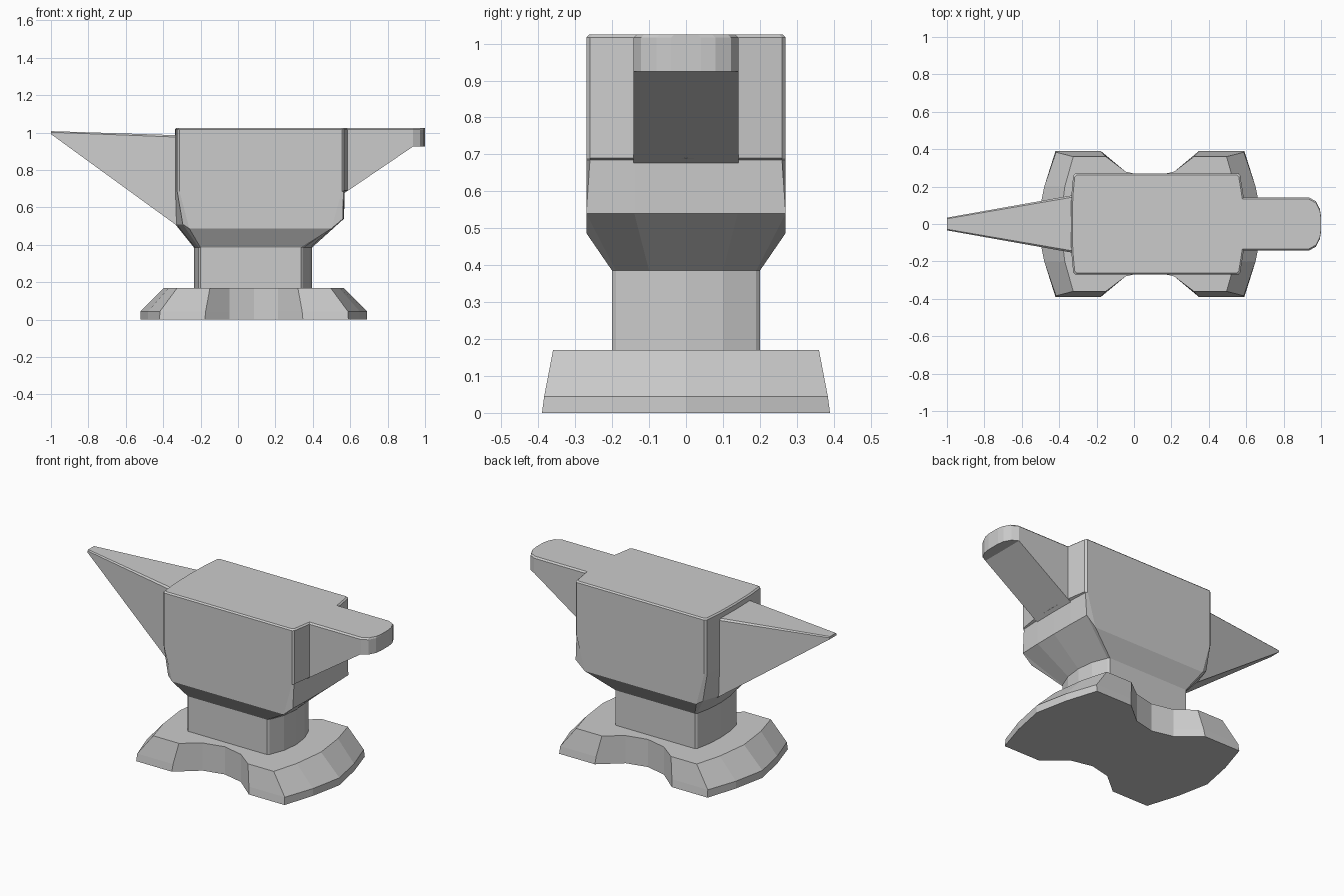
import bpy, bmesh

if "Cube" in bpy.data.objects:
    bpy.data.objects.remove(bpy.data.objects["Cube"])


def loft(name, rings):
    """Skin equal-length closed rings and cap both ends."""
    bm = bmesh.new()
    rows = [[bm.verts.new(p) for p in ring] for ring in rings]
    n = len(rows[0])
    for a, b in zip(rows, rows[1:]):
        for i in range(n):
            j = (i + 1) % n
            bm.faces.new((a[i], a[j], b[j], b[i]))
    bm.faces.new(rows[0])
    bm.faces.new(rows[-1])
    bmesh.ops.recalc_face_normals(bm, faces=bm.faces)
    mesh = bpy.data.meshes.new(name)
    bm.to_mesh(mesh)
    bm.free()
    obj = bpy.data.objects.new(name, mesh)
    bpy.context.collection.objects.link(obj)
    return obj


def mirror_y(half):
    """Complete an outline whose first and last points lie on y = 0."""
    return half + [(x, -y, z) for x, y, z in half[-2:0:-1]]


def level(half, z):
    return mirror_y([(x, y, z) for x, y in half])


# Base: quarter outline mirrored about its own centre, notched at the sides
CX = 0.085


def base_ring(quarter, z):
    left = [(CX - x, y) for x, y in quarter]
    right = [(CX + x, y) for x, y in quarter[-2::-1]]
    return level(left + right, z)


notch = [(0.13, 0.28), (0, 0.25)]
foot = [(0.605, 0), (0.565, 0.2), (0.505, 0.39), (0.262, 0.39)] + notch
rim = [(0.605, 0), (0.565, 0.2), (0.502, 0.384), (0.258, 0.384)] + notch
shelf = [(0.48, 0), (0.455, 0.2), (0.41, 0.36), (0.235, 0.36)] + notch
loft("base", [base_ring(foot, 0), base_ring(rim, 0.045), base_ring(shelf, 0.17)])

# Waist, flare and block as one skinned body
waist = [(-0.235, 0), (-0.228, 0.1), (-0.21, 0.19), (-0.2, 0.2),
         (0.338, 0.2), (0.348, 0.19), (0.383, 0.1), (0.395, 0)]
flare = [(-0.335, 0, 0.51), (-0.33, 0.15, 0.51), (-0.295, 0.258, 0.51), (-0.26, 0.27, 0.487),
         (0.5, 0.27, 0.487), (0.562, 0.27, 0.54), (0.566, 0.14, 0.54), (0.567, 0, 0.54)]
left = [(-0.338, 0), (-0.335, 0.15), (-0.325, 0.258), (-0.313, 0.27)]
lower = left + [(0.555, 0.27), (0.563, 0.26), (0.569, 0.14), (0.57, 0)]
block = left + [(0.557, 0.27), (0.568, 0.26), (0.587, 0.14), (0.59, 0)]
face = [(x + (0.008 if x < 0 else -0.008), y * 0.97) for x, y in block]
loft("body", [level(waist, 0.16), level(waist, 0.385), mirror_y(flare),
              level(lower, 0.685), level(block, 0.69),
              level(block, 1.017), level(face, 1.025)])


# Horn and heel: bevelled box sections along x
def section(x, w, bottom, top, b):
    return [(x, -w, bottom), (x, w, bottom), (x, w, top - b),
            (x, w - b, top), (x, b - w, top), (x, -w, top - b)]


loft("horn", [section(-0.32, 0.155, 0.498, 0.986, 0.01),
              section(-1.0, 0.034, 0.992, 1.008, 0.006)])

loft("heel", [section(x, w, z, 1.025, 0.009) for x, w, z in
              [(0.565, 0.142, 0.674), (0.935, 0.142, 0.925), (0.972, 0.122, 0.925),
               (0.994, 0.08, 0.925), (1.0, 0.04, 0.925)]])
